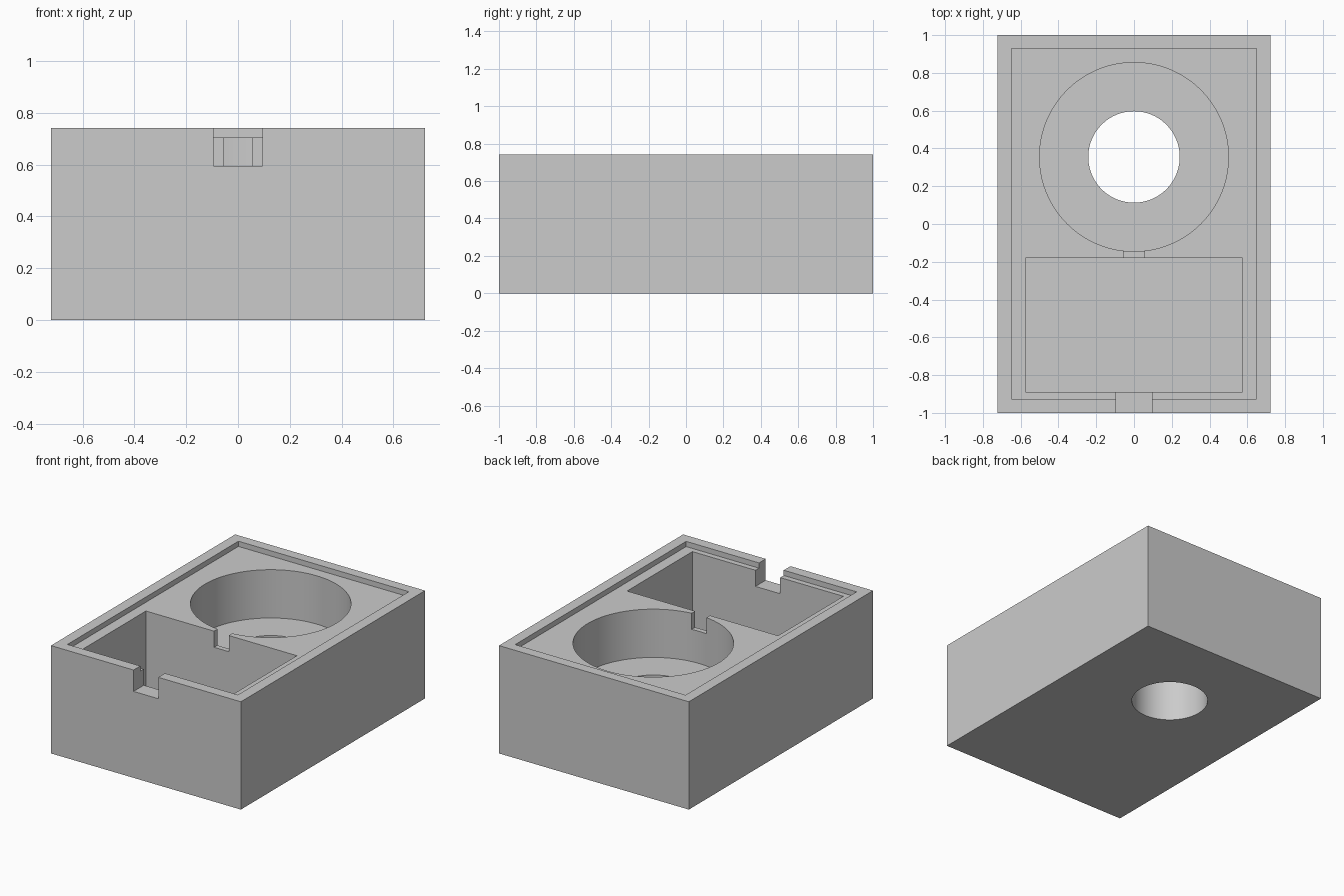
import bpy
import math

cube = bpy.data.objects.get("Cube")
if cube:
    bpy.data.objects.remove(cube, do_unlink=True)

# Overall sizes
HALF_X, HALF_Y, HEIGHT = 0.722, 1.0, 0.741
LEDGE_Z = 0.705      # bottom of the lid recess
NOTCH_Z = 0.594      # bottom of both cable notches
WELL_Z = 0.373       # floor of the round well
POCKET_Z = 0.074     # floor of the rectangular pocket
WELL_Y = 0.355
ABOVE = 1.0          # cutters run past the top

grey = bpy.data.materials.new("plain grey")
grey.use_nodes = True
colour = (0.6, 0.6, 0.6, 1)
grey.diffuse_color = colour
grey.node_tree.nodes["Principled BSDF"].inputs["Base Color"].default_value = colour


def block(name, x, y0, y1, z0, z1):
    """Box centred on x = 0 with half width x."""
    bpy.ops.mesh.primitive_cube_add(size=1, location=(0, (y0 + y1) / 2, (z0 + z1) / 2))
    obj = bpy.context.object
    obj.name = name
    obj.scale = (2 * x, y1 - y0, z1 - z0)
    bpy.ops.object.transform_apply(location=True, rotation=False, scale=True)
    return obj


def drum(name, radius, z0, z1):
    """Upright cylinder on the axis of the round well."""
    bpy.ops.mesh.primitive_cylinder_add(vertices=128, radius=radius, depth=z1 - z0,
                                        location=(0, WELL_Y, (z0 + z1) / 2))
    obj = bpy.context.object
    obj.name = name
    bpy.ops.object.transform_apply(location=True, rotation=False, scale=True)
    return obj


def cut(body, cutter):
    """Subtract the cutter from the body and discard it."""
    cutter.hide_render = True
    bpy.ops.object.select_all(action='DESELECT')
    body.select_set(True)
    bpy.context.view_layer.objects.active = body
    mod = body.modifiers.new(cutter.name, 'BOOLEAN')
    mod.operation = 'DIFFERENCE'
    mod.solver = 'EXACT'
    mod.object = cutter
    bpy.ops.object.modifier_apply(modifier=mod.name)
    bpy.data.objects.remove(cutter, do_unlink=True)


# Solid case
case = block("case_body", HALF_X, -HALF_Y, HALF_Y, 0, HEIGHT)

# Lid recess, pocket, round well with through hole, cable notches
cut(case, block("lid_recess", 0.648, -0.927, 0.93, LEDGE_Z, ABOVE))
cut(case, block("pocket", 0.574, -0.889, -0.18, POCKET_Z, ABOVE))
cut(case, drum("round_well", 0.5, WELL_Z, ABOVE))
cut(case, drum("through_hole", 0.242, -0.2, ABOVE))
cut(case, block("front_notch", 0.094, -1.2, -0.8, NOTCH_Z, ABOVE))
cut(case, block("inner_notch", 0.056, -0.3, 0.0, NOTCH_Z, ABOVE))

# Material and smooth round walls
case.data.materials.clear()
case.data.materials.append(grey)
for face in case.data.polygons:
    face.material_index = 0
bpy.ops.object.select_all(action='DESELECT')
case.select_set(True)
bpy.context.view_layer.objects.active = case
bpy.ops.object.shade_smooth_by_angle(angle=math.radians(30))
